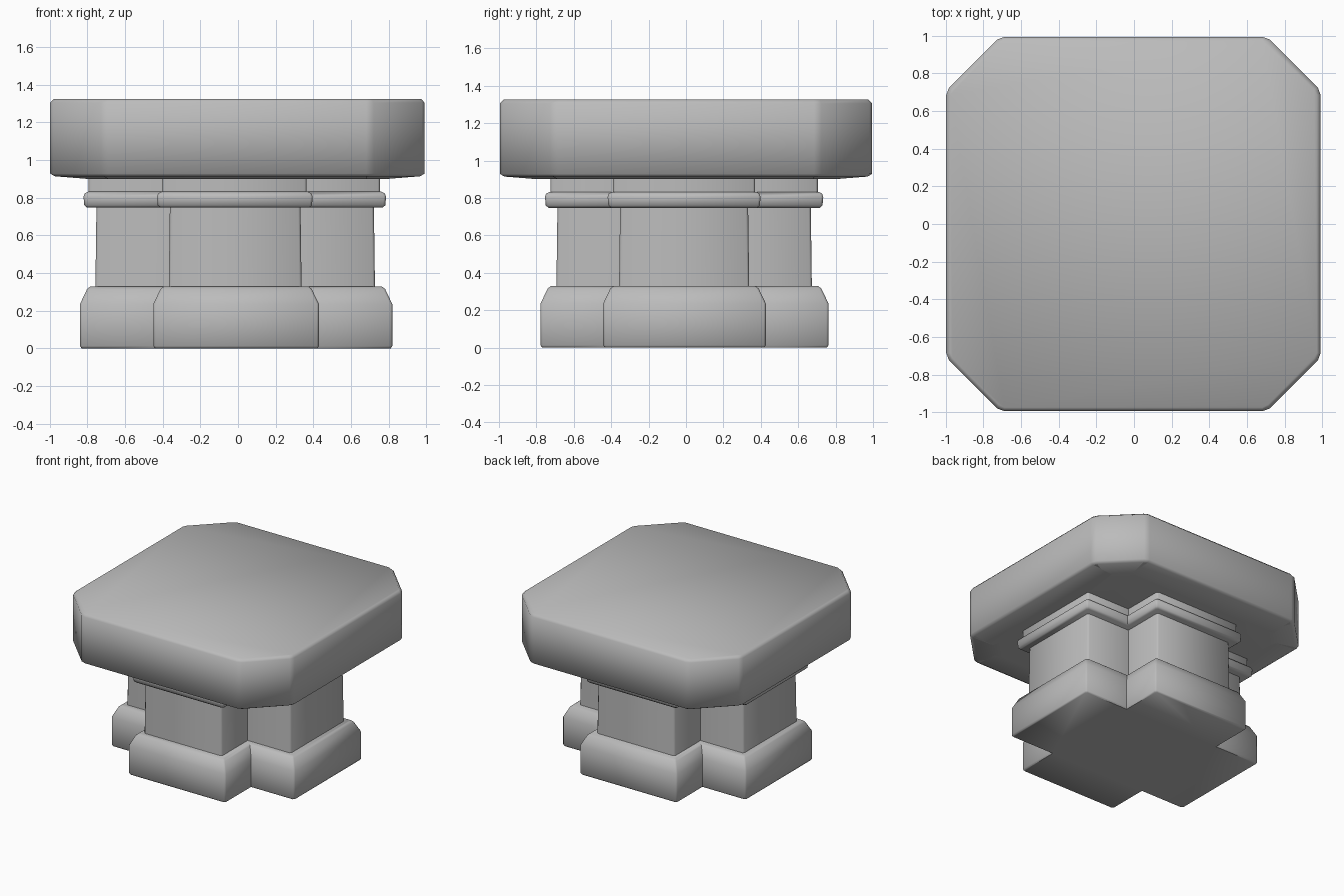
import bpy
import bmesh
import math

if "Cube" in bpy.data.objects:
    bpy.data.objects.remove(bpy.data.objects["Cube"], do_unlink=True)

stone = bpy.data.materials.new("grey_stone")
stone.use_nodes = True
grey = (0.5, 0.5, 0.5, 1)
stone.diffuse_color = grey
stone.node_tree.nodes["Principled BSDF"].inputs["Base Color"].default_value = grey


def all_quadrants(corner):
    """Mirror one quadrant of an outline into a full counterclockwise loop."""
    loop = []
    for sx, sy in ((1, 1), (-1, 1), (-1, -1), (1, -1)):
        part = corner if sx * sy > 0 else corner[::-1]
        loop += [(x * sx, y * sy) for x, y in part]
    return loop


def cross_outline(d):
    """Cross plan grown outward by d, with small chamfers on the tips."""
    ex, ey, ax, ay, c = 0.74 + d, 0.68 + d, 0.35 + d, 0.345 + d, 0.012
    return all_quadrants([(ex, ay - c), (ex - c, ay), (ax, ay),
                          (ax, ey - c), (ax - c, ey)])


def slab_outline(d):
    """Square plan with cut corners, each cut slightly rounded."""
    e = 0.995 + d
    return all_quadrants([(e, 0.685), (e - 0.015, 0.725 + d / 2),
                          (0.725 + d / 2, e - 0.015), (0.685, e)])


def loft(name, outline, profile, centre, angle):
    """Stack outlines along a profile of (height, offset) and cap the ends."""
    bm = bmesh.new()
    rings = [[bm.verts.new((x + centre[0], y + centre[1], z)) for x, y in outline(d)]
             for z, d in profile]
    n = len(rings[0])
    for low, high in zip(rings, rings[1:]):
        for i in range(n):
            j = (i + 1) % n
            bm.faces.new((low[i], low[j], high[j], high[i]))
    bm.faces.new(rings[0][::-1])
    bm.faces.new(rings[-1])
    mesh = bpy.data.meshes.new(name)
    bm.to_mesh(mesh)
    bm.free()
    mesh.materials.append(stone)
    obj = bpy.data.objects.new(name, mesh)
    bpy.context.collection.objects.link(obj)
    bpy.ops.object.select_all(action="DESELECT")
    obj.select_set(True)
    bpy.context.view_layer.objects.active = obj
    bpy.ops.object.shade_smooth_by_angle(angle=math.radians(angle))
    return obj


# Cross-shaped plinth with sloped shoulders
loft("plinth", cross_outline,
     [(0, 0.082), (0.012, 0.09), (0.235, 0.09), (0.315, 0.052), (0.328, 0.035)],
     (-0.01, -0.008), 50)

# Cross-shaped shaft
loft("shaft", cross_outline, [(0.32, 0.003), (0.77, -0.003)], (-0.015, -0.01), 50)

# Rounded collar and the neck above it
loft("collar", cross_outline,
     [(0.747, 0.045), (0.76, 0.06), (0.805, 0.064), (0.823, 0.058), (0.832, 0.04)],
     (-0.017, -0.01), 50)
loft("neck", cross_outline, [(0.82, 0.035), (0.92, 0.035)], (-0.02, -0.01), 50)

# Thick top slab with cut corners and softened rims
loft("top_slab", slab_outline,
     [(0.9, -0.2), (0.914, -0.025), (0.928, 0), (1.305, 0), (1.326, -0.02)],
     (-0.003, 0), 85)
